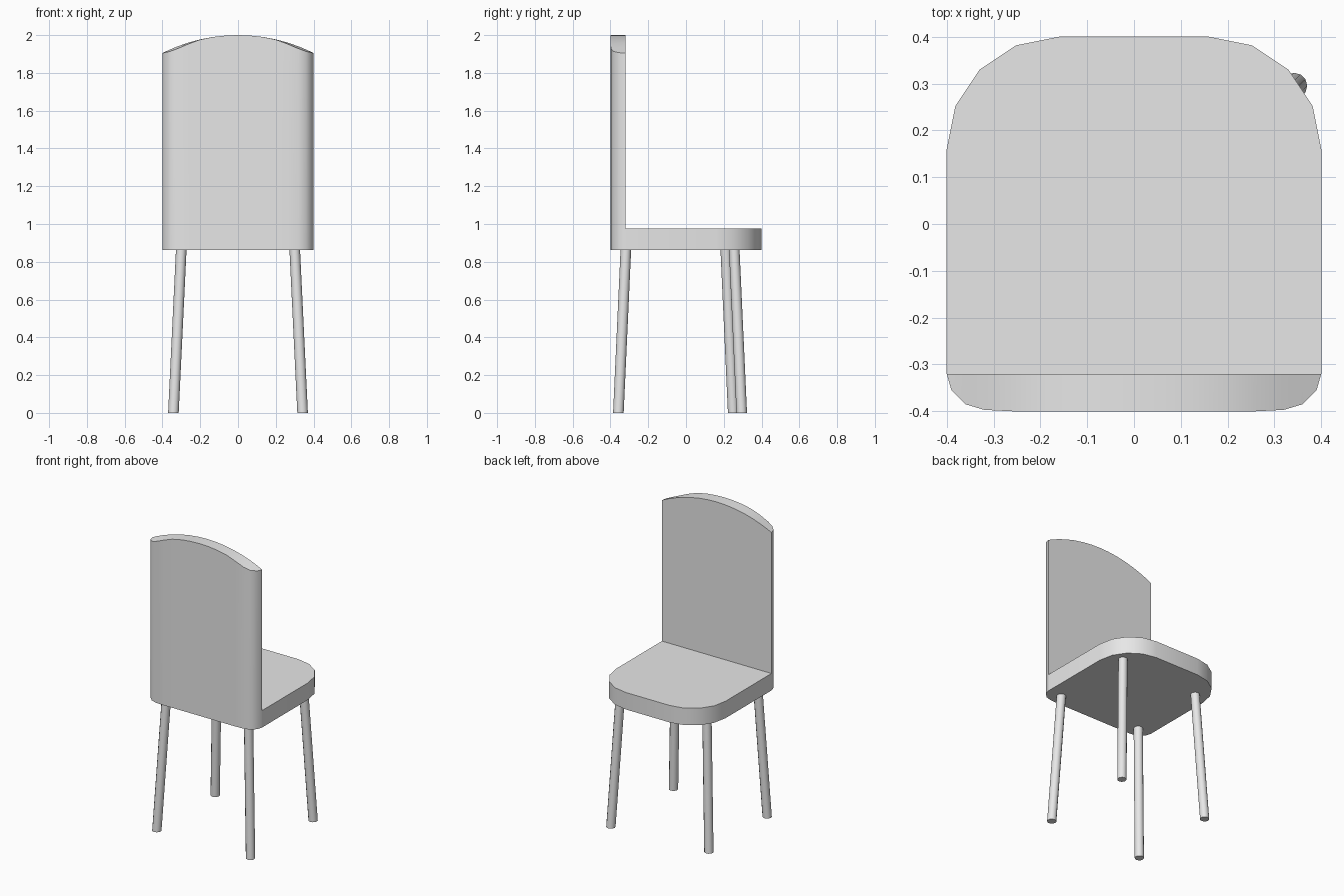
import bpy
import bmesh
from math import sin, cos, pi, sqrt
from mathutils import Vector

cube = bpy.data.objects.get("Cube")
if cube:
    bpy.data.objects.remove(cube, do_unlink=True)

HALF = 0.4            # half width and half depth
FOLD = -0.32          # front plane of the backrest
SEAT_LOW, SEAT_TOP = 0.863, 0.975

grey = bpy.data.materials.new("plain grey")
grey.use_nodes = True
grey.diffuse_color = (0.8, 0.8, 0.8, 1)
grey.node_tree.nodes["Principled BSDF"].inputs["Base Color"].default_value = grey.diffuse_color


def finish(name, bm, angle):
    bmesh.ops.remove_doubles(bm, verts=bm.verts, dist=0.0005)
    bmesh.ops.recalc_face_normals(bm, faces=bm.faces)
    mesh = bpy.data.meshes.new(name)
    bm.to_mesh(mesh)
    bm.free()
    mesh.materials.append(grey)
    obj = bpy.data.objects.new(name, mesh)
    bpy.context.collection.objects.link(obj)
    bpy.ops.object.select_all(action="DESELECT")
    obj.select_set(True)
    bpy.context.view_layer.objects.active = obj
    bpy.ops.object.shade_smooth_by_angle(angle=angle)
    return obj


# Seat: slab with two large rounded corners at its open edge
def make_seat():
    radius, steps = 0.24, 4
    corner = [(HALF - radius + radius * cos(i * pi / 2 / steps),
               HALF - radius + radius * sin(i * pi / 2 / steps))
              for i in range(steps + 1)]
    outline = [(HALF, FOLD)] + corner
    outline += [(-x, y) for x, y in reversed(outline)]
    bm = bmesh.new()
    base = bm.faces.new([bm.verts.new((x, y, SEAT_LOW)) for x, y in outline])
    top = bmesh.ops.extrude_face_region(bm, geom=[base], use_keep_orig=True)["geom"]
    verts = [v for v in top if isinstance(v, bmesh.types.BMVert)]
    bmesh.ops.translate(bm, verts=verts, vec=(0, 0, SEAT_TOP - SEAT_LOW))
    finish("seat", bm, pi / 6)


# Backrest: upright panel with an arched top and softened rear corners
def make_backrest():
    arc = 0.89
    # x position, rear y, drop of the rear top edge below the arch
    half = [(0.4, FOLD, 0), (0.39, -0.355, 0.003), (0.36, -0.385, 0.01),
            (0.32, -0.397, 0.012), (0.26, -0.4, 0.007), (0.2, -0.4, 0.001),
            (0.13, -0.4, 0), (0.065, -0.4, 0)]
    stations = [(-x, y, d) for x, y, d in half] + [(0, -HALF, 0)] + half[::-1]
    bm = bmesh.new()
    rings = []
    for x, rear, drop in stations:
        z = 2 - arc + sqrt(arc * arc - x * x)
        rings.append([bm.verts.new(p) for p in (
            (x, FOLD, SEAT_LOW), (x, FOLD, z),
            (x, rear, z - drop), (x, rear, SEAT_LOW))])
    for a, b in zip(rings, rings[1:]):
        for i in range(4):
            j = (i + 1) % 4
            bm.faces.new((a[i], a[j], b[j], b[i]))
    finish("backrest", bm, pi / 6)


# Legs: slim round rods splayed outwards, with level ends
def make_leg(name, foot, head):
    bm = bmesh.new()
    bmesh.ops.create_cone(bm, cap_ends=True, segments=12, radius1=0.028,
                          radius2=0.028, depth=1)
    for v in bm.verts:
        centre = Vector(foot if v.co.z < 0 else head)
        v.co = centre + Vector((v.co.x, v.co.y, 0))
    finish(name, bm, pi / 4)


make_seat()
make_backrest()
for side, sign in (("left", 1), ("right", -1)):
    front_y = 0.295 if sign > 0 else 0.25
    for name, y, lean in (("back", -0.358, 0.04), ("front", front_y, -0.04)):
        make_leg(f"{side}_{name}_leg", (sign * 0.342, y, 0),
                 (sign * 0.3, y + lean, SEAT_LOW + 0.01))
